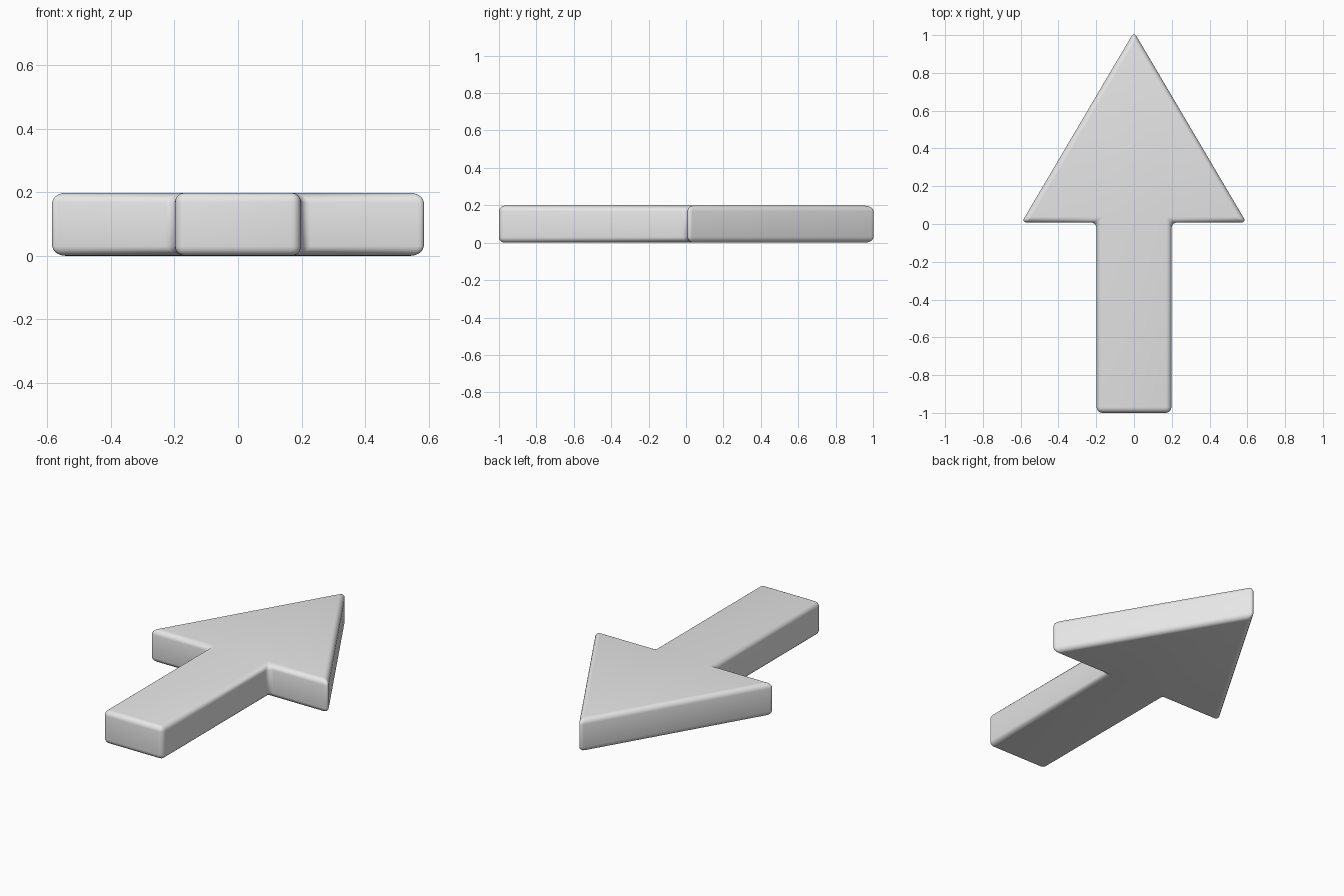
import bpy
import bmesh

cube = bpy.data.objects.get("Cube")
if cube:
    bpy.data.objects.remove(cube, do_unlink=True)

HEIGHT = 0.198
ROUNDING = 0.03

# Plain grey material
grey = bpy.data.materials.new("light_grey")
grey.use_nodes = True
colour = (0.8, 0.8, 0.8, 1.0)
grey.diffuse_color = colour
grey.node_tree.nodes["Principled BSDF"].inputs["Base Color"].default_value = colour

# Arrow outline: right half from the tail to the tip, then mirrored
base_y = 0.008
half = [(0.198, -1.0), (0.198, base_y), (0.595, base_y)]
outline = half + [(0.0, 1.017)] + [(-x, y) for x, y in reversed(half)]

# Extrude the outline into a slab
bm = bmesh.new()
bottom = bm.faces.new([bm.verts.new((x, y, 0.0)) for x, y in outline])
slab = bmesh.ops.extrude_face_region(bm, geom=[bottom], use_keep_orig=True)
top_verts = [g for g in slab["geom"] if isinstance(g, bmesh.types.BMVert)]
bmesh.ops.translate(bm, verts=top_verts, vec=(0, 0, HEIGHT))
bmesh.ops.recalc_face_normals(bm, faces=bm.faces)
mesh = bpy.data.meshes.new("arrow")
bm.to_mesh(mesh)
bm.free()

arrow = bpy.data.objects.new("arrow", mesh)
bpy.context.collection.objects.link(arrow)
mesh.materials.append(grey)
mesh.shade_smooth()

# Rounded edges all over
bevel = arrow.modifiers.new("rounded_edges", 'BEVEL')
bevel.width = ROUNDING
bevel.segments = 5
bevel.limit_method = 'ANGLE'
